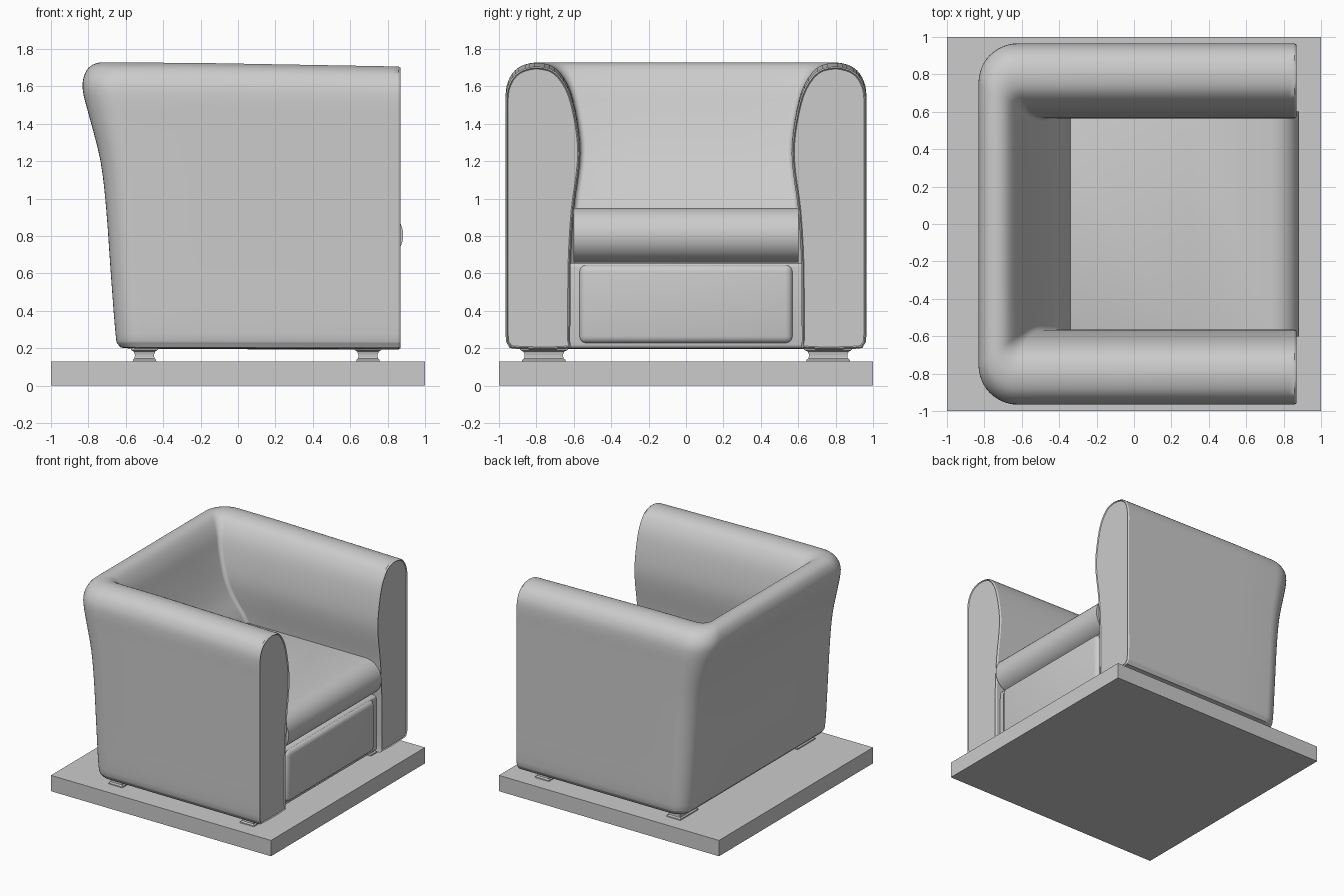
import bpy, bmesh, math
from mathutils import Vector

if "Cube" in bpy.data.objects:
    bpy.data.objects.remove(bpy.data.objects["Cube"], do_unlink=True)

grey = bpy.data.materials.new("plain_grey")
grey.use_nodes = True
grey.diffuse_color = (0.6, 0.6, 0.6, 1)
grey.node_tree.nodes["Principled BSDF"].inputs["Base Color"].default_value = (0.6, 0.6, 0.6, 1)


def finish(name, bm, smooth=True):
    bmesh.ops.recalc_face_normals(bm, faces=bm.faces[:])
    mesh = bpy.data.meshes.new(name)
    bm.to_mesh(mesh)
    bm.free()
    ob = bpy.data.objects.new(name, mesh)
    bpy.context.collection.objects.link(ob)
    mesh.materials.append(grey)
    if smooth:
        bpy.ops.object.select_all(action="DESELECT")
        ob.select_set(True)
        bpy.context.view_layer.objects.active = ob
        bpy.ops.object.shade_smooth_by_angle(angle=math.radians(35))
    return ob


def loft(rings):
    """Join closed rings of points into a capped tube; returns the bmesh and caps."""
    bm = bmesh.new()
    rows = [[bm.verts.new(p) for p in ring] for ring in rings]
    n = len(rows[0])
    for a, b in zip(rows, rows[1:]):
        for i in range(n):
            k = (i + 1) % n
            bm.faces.new((a[i], a[k], b[k], b[i]))
    caps = [bm.faces.new(rows[0][::-1]), bm.faces.new(rows[-1])]
    return bm, caps


def box(name, lo, hi, bevel=0.0, segments=4):
    lo, hi = Vector(lo), Vector(hi)
    bm = bmesh.new()
    bmesh.ops.create_cube(bm, size=1)
    for v in bm.verts:
        v.co = Vector([(lo[i] + hi[i]) / 2 + v.co[i] * (hi[i] - lo[i]) for i in range(3)])
    if bevel:
        bmesh.ops.bevel(bm, geom=bm.edges[:], offset=bevel, segments=segments,
                        profile=0.5, affect="EDGES")
    return finish(name, bm, bevel > 0)


def smooth_loop(points, steps):
    """Closed Catmull-Rom curve through the points."""
    pts = [Vector(p) for p in points]
    out = []
    for i in range(len(pts)):
        a, b, c, d = (pts[(i + k - 1) % len(pts)] for k in range(4))
        for s in range(steps):
            t = s / steps
            out.append(0.5 * (2 * b + (c - a) * t + (2 * a - 5 * b + 4 * c - d) * t ** 2
                              + (3 * b - a - 3 * c + d) * t ** 3))
    return out


# Plinth
box("plinth", (-1, -1, 0), (1, 1, 0.13))

# Wraparound arms and back: (arm half width, back x, height, corner radius)
section = [
    (0.91, -0.59, 0.20, 0.10), (0.95, -0.64, 0.22, 0.12), (0.965, -0.655, 0.28, 0.13),
    (0.965, -0.68, 0.60, 0.14), (0.965, -0.705, 0.95, 0.15), (0.965, -0.735, 1.20, 0.16),
    (0.965, -0.79, 1.42, 0.18), (0.965, -0.825, 1.55, 0.20), (0.952, -0.83, 1.625, 0.20),
    (0.915, -0.81, 1.685, 0.19), (0.86, -0.775, 1.717, 0.16), (0.785, -0.725, 1.727, 0.12),
    (0.70, -0.67, 1.70, 0.07), (0.632, -0.615, 1.61, 0.04), (0.592, -0.575, 1.48, 0.03),
    (0.566, -0.515, 1.30, 0.03), (0.573, -0.45, 1.15, 0.03), (0.60, -0.34, 0.95, 0.03),
    (0.617, -0.30, 0.65, 0.03), (0.62, -0.30, 0.25, 0.03), (0.64, -0.32, 0.20, 0.03),
]
profile = smooth_loop(section, 3)
FRONT = 0.858


def plan(w, back, r):
    """Half of the U-shaped path, from the front end to the middle of the back."""
    start = back + r
    path = [(FRONT + (start - FRONT) * t, w) for t in (0, 0.02, 0.25, 0.5, 0.75)]
    for i in range(11):
        a = math.pi / 2 * (1 + i / 10)
        path.append((start + r * math.cos(a), w - r + r * math.sin(a)))
    return path + [(back, (w - r) * 0.5), (back, 0)]


def station(i, side):
    ring = []
    for w, back, z, r in profile:
        x, y = plan(w, back, r)[i]
        droop = 1 - 0.012 * max(0, (x + 0.3) / 1.16)
        ring.append((x, y * side, z * droop))
    return ring


count = len(plan(1, 0, 0.1))
rings = [station(i, 1) for i in range(count)]
rings += [station(i, -1) for i in range(count - 2, -1, -1)]
bm, caps = loft(rings)
# Piped seam around each arm front
for thickness, depth in ((0.008, 0.004), (0.008, -0.012), (0.006, 0.008)):
    bmesh.ops.inset_individual(bm, faces=caps, thickness=thickness, depth=depth,
                               use_even_offset=True)
finish("arms_and_back", bm)

# Seat base with its raised front panel
box("seat_base", (-0.6, -0.64, 0.2), (0.825, 0.64, 0.655), 0.02)
box("front_panel", (0.7, -0.572, 0.225), (0.85, 0.572, 0.648), 0.04)

# Seat cushion with a rounded front edge
r, mid = 0.146, 0.805
outline = [(-0.5, mid - r), (0.3, mid - r)]
outline += [(0.737 + r * math.cos(a), mid + r * math.sin(a))
            for a in [math.pi * (i / 20 - 0.5) for i in range(21)]]
outline += [(0.3, mid + r), (-0.5, mid + r)]
bm, caps = loft([[(x, y, z) for x, z in outline] for y in (-0.602, 0.602)])
rim = [e for f in caps for e in f.edges]
bmesh.ops.bevel(bm, geom=rim, offset=0.008, segments=2, profile=0.5, affect="EDGES")
finish("seat_cushion", bm)

# Coved feet
for label, cx in (("front", 0.695), ("back", -0.5)):
    for side, cy in (("left", 0.76), ("right", -0.76)):
        levels = [(0.125, 0.064, 0.118), (0.138, 0.062, 0.116), (0.146, 0.053, 0.105),
                  (0.165, 0.051, 0.102), (0.182, 0.057, 0.109), (0.192, 0.072, 0.128),
                  (0.21, 0.072, 0.128)]
        rings = [[(cx + sx * hx, cy + sy * hy, z)
                  for sx, sy in ((-1, -1), (1, -1), (1, 1), (-1, 1))] for z, hx, hy in levels]
        bm, caps = loft(rings)
        finish(f"{label}_{side}_foot", bm)
